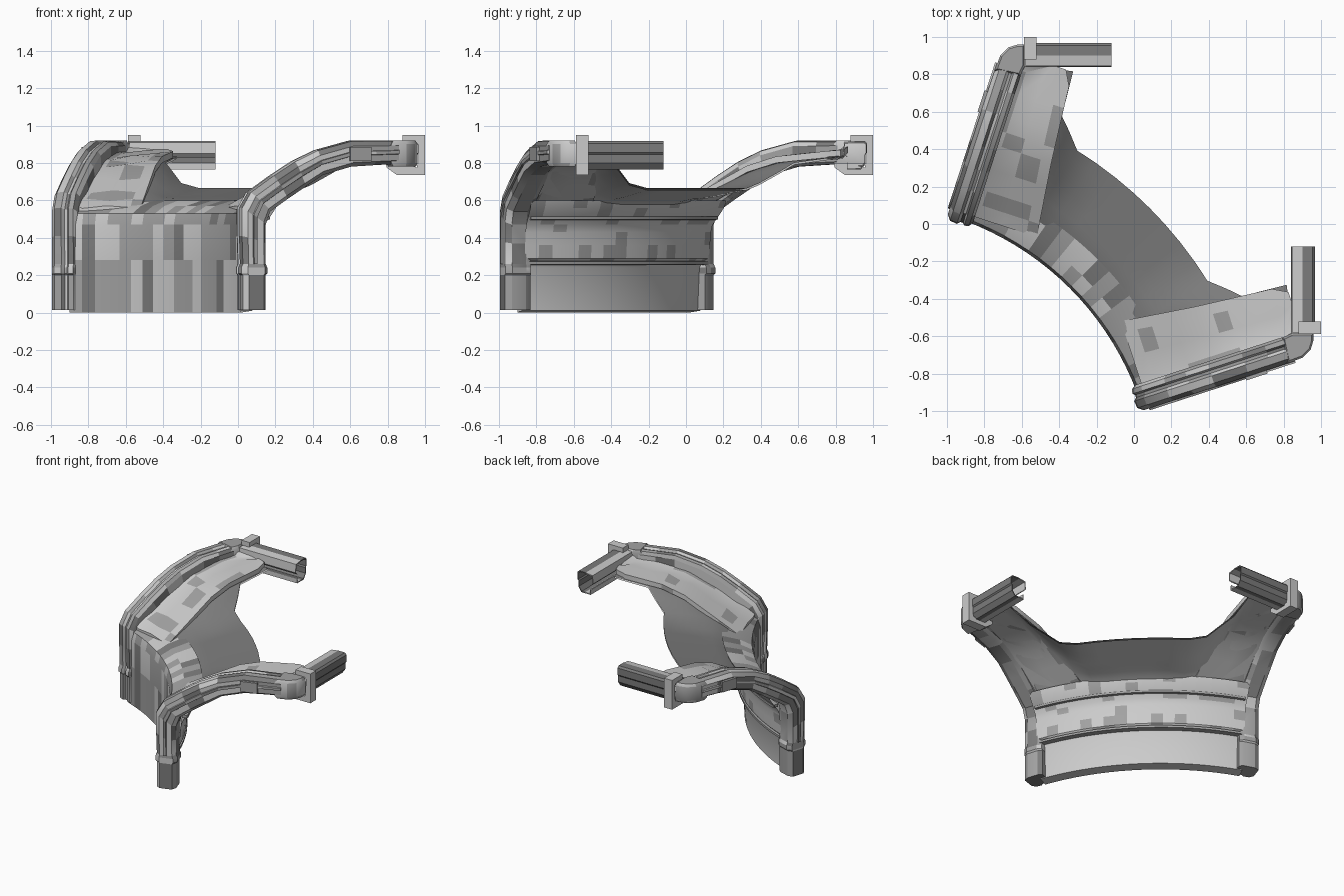
import bpy, bmesh, random
from math import sin, cos, radians

if "Cube" in bpy.data.objects:
    bpy.data.objects.remove(bpy.data.objects["Cube"])

random.seed(4)
C = -1.45                 # ring centre lies at (C, C); model mirrors across x = y
A0 = 18.0                 # angle of the end rib, degrees
D = (cos(radians(A0)), sin(radians(A0)))


def grey(name, v):
    m = bpy.data.materials.new(name)
    m.diffuse_color = (v, v, v, 1)
    m.use_nodes = True
    m.node_tree.nodes["Principled BSDF"].inputs["Base Color"].default_value = m.diffuse_color
    return m


DARK, MID, SOFT, PALE = (grey(n, v) for n, v in (
    ("dark_grey", .2), ("mid_grey", .36), ("soft_grey", .55), ("pale_grey", .9)))
PATCHY = [DARK, MID, MID, SOFT, PALE]            # worn, mottled plating
LIGHT_PATCHY = [MID, SOFT, PALE, PALE]


def lerp_table(table, v):
    if v <= table[0][0]:
        return table[0][1]
    for (a, p), (b, q) in zip(table, table[1:]):
        if v <= b:
            return p + (q - p) * (v - a) / (b - a)
    return table[-1][1]


def polar(r, deg, z):
    return (C + r * cos(radians(deg)), C + r * sin(radians(deg)), z)


def rib_space(r, t, z):
    return (C + r * D[0] - t * D[1], C + r * D[1] + t * D[0], z)


def loft(name, rings, closed=True, mirror=False, angle=35, mats=()):
    """Skin a list of point rings; optionally repeat across the x = y plane."""
    for side in range(2 if mirror else 1):
        bm = bmesh.new()
        rows = [[bm.verts.new((p[1], p[0], p[2]) if side else p) for p in ring]
                for ring in rings]
        n = len(rows[0])
        for a, b in zip(rows, rows[1:]):
            for i in range(n if closed else n - 1):
                j = (i + 1) % n
                bm.faces.new((a[i], a[j], b[j], b[i]))
        if closed:
            bm.faces.new(rows[0])
            bm.faces.new(rows[-1])
            bmesh.ops.recalc_face_normals(bm, faces=bm.faces)
        if len(mats) > 1:
            for f in bm.faces:
                f.material_index = random.randrange(len(mats))
        me = bpy.data.meshes.new(name)
        bm.to_mesh(me)
        bm.free()
        for m in mats:
            me.materials.append(m)
        ob = bpy.data.objects.new(name + ("_left" if side else "_right" if mirror else ""), me)
        bpy.context.collection.objects.link(ob)
        bpy.ops.object.select_all(action='DESELECT')
        ob.select_set(True)
        bpy.context.view_layer.objects.active = ob
        if angle:
            bpy.ops.object.shade_smooth_by_angle(angle=radians(angle))


def sweep(profile, a, b, n):
    return [[polar(r, a + (b - a) * i / n, z) for r, z in profile] for i in range(n + 1)]


# Curved wall: plain outer shell and stepped inner lining, swept round the ring
outer = [(1.78, .60), (1.66, .57), (1.58, .53), (1.565, .47), (1.565, .28), (1.565, 0)]
lining = [(1.565, 0), (1.63, .01), (1.64, .24), (1.65, .26)]
upper = [(1.65, .26), (1.68, .29), (1.685, .36), (1.69, .43), (1.70, .47), (1.73, .51),
         (1.765, .56), (1.78, .60)]
loft("outer_wall", sweep(outer, 20.5, 69.5, 18), closed=False, mats=PATCHY)
loft("lower_lining", sweep(lining, 20.5, 69.5, 18), closed=False, mats=[PALE])
loft("upper_lining", sweep(upper, 20.5, 69.5, 18), closed=False, mats=LIGHT_PATCHY)

# Seam mouldings along the wall's inner face
for name, r, z in (("lower_moulding", 1.67, .265), ("upper_moulding", 1.725, .505)):
    sec = [(r - .03, z - .012), (r + .012, z - .008), (r + .012, z + .008), (r - .03, z + .012)]
    loft(name, sweep(sec, 21, 69, 20), mats=[MID])

# Overhanging roof sheet: dark top, paler underside, flaring upward near the ribs
mid_z = [(1.74, .575), (1.80, .60), (2.17, .665), (2.55, .70)]
rib_z = [(1.60, .545), (1.70, .60), (2.0, .765), (2.16, .815), (2.5, .85)]
reach = [(19, 2.42), (26.4, 2.53), (27.7, 2.29), (31.9, 2.17)]
angles = [19, 21, 23, 25, 26.4, 27.7, 29.5, 31.9, 35, 38.5, 42]
angles = angles + [45] + [90 - a for a in reversed(angles)]
for name, drop, mat in (("roof_sheet_top", 0, DARK), ("roof_sheet_underside", .01, PALE)):
    rings = []
    for a in angles:
        e = min(a, 90 - a)
        row = []
        for k in range(9):
            r = 1.74 + (lerp_table(reach, e) - 1.74) * k / 8
            t = r * sin(radians(e - A0))
            w = max(0, min(1, (.56 - t) / .2))
            z = lerp_table(mid_z, r) * (1 - w) + (lerp_table(rib_z, r) - .01) * w
            row.append(polar(r, a, z - drop))
        rings.append(row[::-1] if drop else row)
    loft(name, rings, closed=False, mats=[mat])

# Raised side panels between each rib and the roof sheet
edge = [(1.60, .46), (1.67, .45), (2.0, .41), (2.28, .385), (2.46, .37), (2.50, .33)]
rings = []
for i, r in enumerate((1.60, 1.67, 1.75, 1.87, 2.0, 2.08, 2.16, 2.3, 2.42, 2.50)):
    te, z = lerp_table(edge, r), lerp_table(rib_z, r) + .008
    t0 = .07 if r < 2.45 else .2
    dip = .006 * (-1) ** i                      # gently dented plating
    top = [(t0, z + .03), (t0 + .06, z + .01 - dip), ((t0 + te) / 2, z + .012 + dip),
           (te - .06, z + .012 - dip / 2), (te, z + .012)]
    rings.append([rib_space(r, t, b) for t, b in top]
                 + [rib_space(r, t, b - .035) for t, b in reversed(top)])
loft("side_panel", rings, mirror=True, mats=[MID, SOFT, SOFT, PALE])

# Arched ribs: stations of outer (r, z) and inner (r, z), with a ridged section
stations = [((1.545, .015), (1.68, .015)), ((1.545, .20), (1.68, .20)),
            ((1.535, .21), (1.69, .21)), ((1.535, .24), (1.69, .24)),
            ((1.545, .26), (1.68, .26)), ((1.54, .41), (1.68, .37)),
            ((1.54, .56), (1.68, .47)),
            ((1.59, .645), (1.705, .54)), ((1.72, .735), (1.80, .605)),
            ((1.84, .81), (1.90, .67)), ((1.97, .87), (2.0, .735)),
            ((2.16, .92), (2.16, .78)), ((2.29, .92), (2.29, .788)),
            ((2.42, .92), (2.42, .795))]
section = [(-.032, .22), (-.01, .03), (.03, 0), (.045, .10), (.06, .10), (.07, .02),
           (.095, .06), (.11, .22), (.11, .9), (.08, 1), (.0, 1), (-.032, .85)]


def rib_point(st, t, f):
    (ro, zo), (ri, zi) = st
    return rib_space(ro + (ri - ro) * f, t, zo + (zi - zo) * f)


loft("arched_rib", [[rib_point(s, t, f) for t, f in section] for s in stations],
     mirror=True, angle=25, mats=PATCHY)

# Trim strip running on the outer flank of each rib
strip = ((-.025, .4), (-.042, .43), (-.042, .57), (-.025, .6))
loft("rib_trim", [[rib_point(s, t, f) for t, f in strip] for s in stations[4:]],
     mirror=True, mats=PATCHY)

# Small clip on the rib near the crown
clip = [(2.14, -.05), (2.26, -.05), (2.26, 0), (2.14, 0)]
loft("rib_clip", [[rib_space(r, t, z) for r, t in clip] for z in (.81, .885)],
     mirror=True, mats=[MID])

# Elbow joining rib and beam
elbow = [(.82, -.745), (.90, -.715), (.945, -.67), (.96, -.62), (.96, -.585),
         (.84, -.585), (.79, -.61)]


def inset(points, k):
    cx = sum(p[0] for p in points) / len(points)
    cy = sum(p[1] for p in points) / len(points)
    return [(cx + (x - cx) * k, cy + (y - cy) * k) for x, y in points]


loft("rib_elbow", [[(x, y, z) for x, y in inset(elbow, k)]
                   for z, k in ((.78, .85), (.80, 1), (.90, 1), (.92, .85))],
     mirror=True, mats=[MID, SOFT])

# Flange: chamfered C-shaped collar around the beam root
collar = [(.88, .95), (1.0, .95), (1.0, .735), (.85, .735), (.795, .775), (.795, .80),
          (.87, .80), (.955, .775), (.965, .80), (.965, .90), (.95, .915), (.88, .915)]
loft("beam_flange", [[(x, y, z) for x, z in collar] for y in (-.587, -.522)],
     mirror=True, mats=[SOFT])

# Raised band across the middle of the flange
band = [(.79, .785), (.79, .80), (.99, .80), (.99, .785)]
loft("flange_band", [[(x, y, z) for x, z in band] for y in (-.58, -.53)],
     mirror=True, mats=[SOFT])

# Beams: thin folded channel, open along the inner lower side, outer half darker
outer_half = [(.905, .765), (.935, .765), (.96, .80), (.96, .845), (.968, .855),
              (.968, .905), (.955, .918), (.90, .918)]
inner_half = [(.90, .918), (.845, .91), (.84, .85), (.86, .83)]
lower_lip = [(.86, .80), (.86, .765), (.905, .765)]
for name, pts, mat in (("beam_outer_half", outer_half, DARK),
                       ("beam_inner_half", inner_half, SOFT),
                       ("beam_lower_lip", lower_lip, SOFT)):
    pts = pts + [(.905 + (x - .905) * .9, .84 + (z - .84) * .9) for x, z in reversed(pts)]
    loft(name, [[(x, y, z) for x, z in pts] for y in (-.58, -.12)],
         mirror=True, angle=0, mats=[mat])
